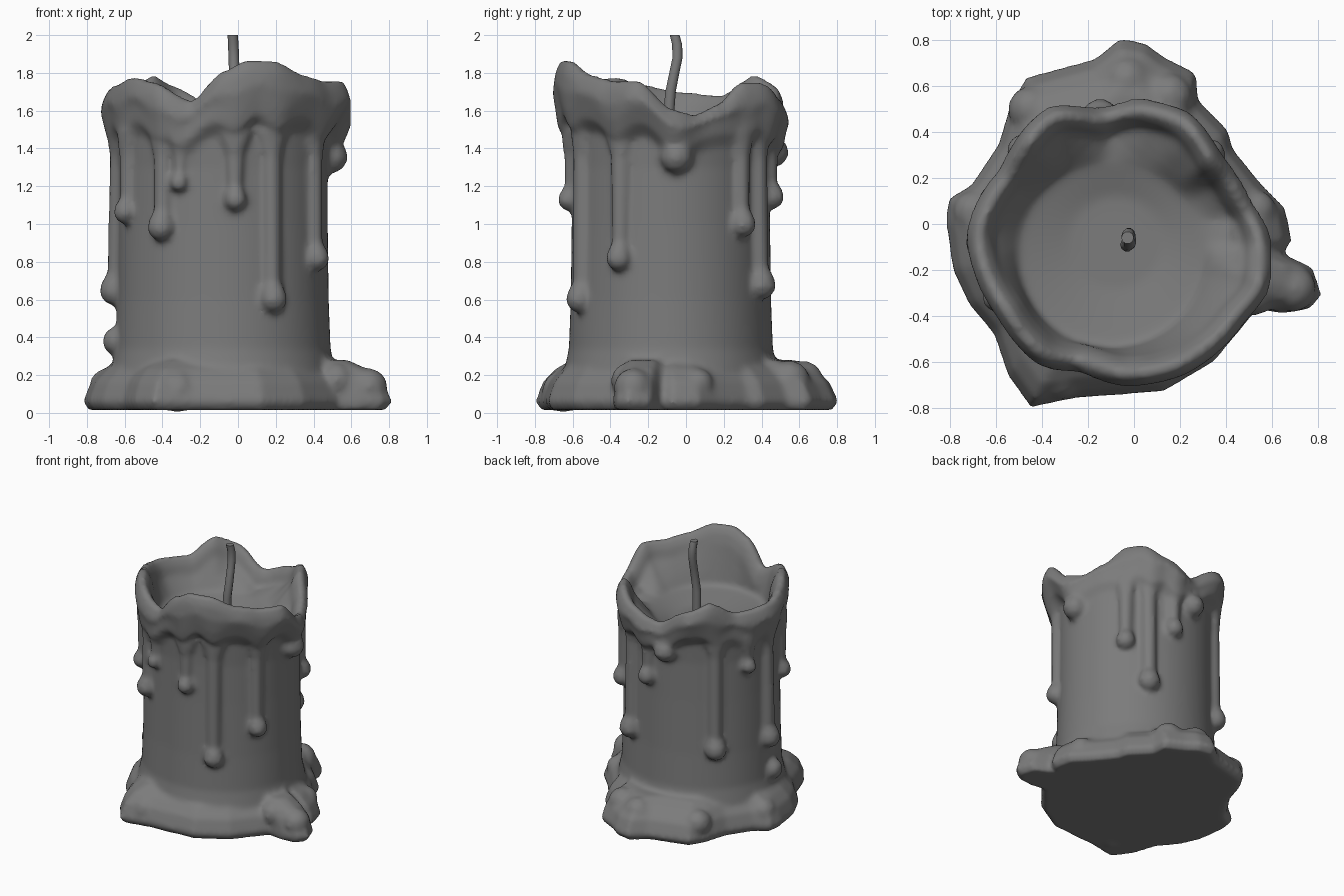
import bpy, bmesh, math
from mathutils import Vector, Matrix

if "Cube" in bpy.data.objects:
    bpy.data.objects.remove(bpy.data.objects["Cube"])

CX, CY, SEG = -0.08, -0.08, 120   # candle axis


def sample(table, a):
    """Smooth periodic interpolation of (degree, value) pairs."""
    n = len(table)
    for i in range(n):
        a0, v0 = table[i]
        a1, v1 = table[(i + 1) % n]
        span = (a1 - a0) % 360
        d = (a - a0) % 360
        if d < span:
            t = d / span
            s = 0.5 * t + 0.5 * t * t * (3 - 2 * t)
            return v0 + (v1 - v0) * s
    return table[0][1]


def loft(bm, rings):
    """Closed skin through rings of points, capped with centre fans."""
    rv = [[bm.verts.new(p) for p in r] for r in rings]
    n = len(rv[0])
    for a, b in zip(rv, rv[1:]):
        for i in range(n):
            j = (i + 1) % n
            bm.faces.new((a[i], a[j], b[j], b[i]))
    for ring, flip in ((rv[0], True), (rv[-1], False)):
        c = bm.verts.new(sum((v.co for v in ring), Vector()) / n)
        for i in range(n):
            f = (ring[i], ring[(i + 1) % n], c)
            bm.faces.new(f[::-1] if flip else f)


def tube(bm, pts, wide, deep, turn=0, n=12):
    """Upright tube with oval level rings; turn is the direction of the deep axis."""
    co, si = math.cos(math.radians(turn)), math.sin(math.radians(turn))
    rings = []
    for (x, y, z), w, d in zip(pts, wide, deep):
        ring = []
        for i in range(n):
            t = 2 * math.pi * i / n
            u, v = d * math.cos(t), w * math.sin(t)
            ring.append(Vector((x + u * co - v * si, y + u * si + v * co, z)))
        rings.append(ring)
    loft(bm, rings)


def polar(a, r, z):
    return Vector((CX + r * math.cos(math.radians(a)), CY + r * math.sin(math.radians(a)), z))


def wall(a, k=1.0):
    """Radius of the slightly oval candle wall."""
    return k * (0.555 - 0.03 * math.sin(math.radians(a)) ** 2)


grey = bpy.data.materials.new("dark_wax")
grey.diffuse_color = (0.2, 0.2, 0.2, 1)
grey.use_nodes = True
grey.node_tree.nodes["Principled BSDF"].inputs["Base Color"].default_value = grey.diffuse_color


def finish(bm, name):
    bmesh.ops.recalc_face_normals(bm, faces=bm.faces)
    me = bpy.data.meshes.new(name)
    bm.to_mesh(me)
    bm.free()
    me.materials.append(grey)
    for p in me.polygons:
        p.use_smooth = True
    ob = bpy.data.objects.new(name, me)
    bpy.context.collection.objects.link(ob)
    return ob


# Rim outline radius and rim height by angle
RIM = [(0, .68), (20, .62), (39, .60), (61, .65), (78, .64), (97, .59), (116, .66),
       (147, .60), (176, .65), (212, .61), (238, .63), (254, .59), (277, .63),
       (300, .65), (328, .66), (343, .70)]
TOP = [(0, 1.61), (12, 1.58), (28, 1.64), (42, 1.75), (55, 1.75), (70, 1.67), (92, 1.59),
       (115, 1.73), (130, 1.79), (150, 1.68), (176, 1.70), (195, 1.74), (212, 1.78),
       (232, 1.75), (252, 1.65), (270, 1.81), (283, 1.87), (297, 1.865), (315, 1.79),
       (330, 1.76), (345, 1.76)]
# Spread wax puddle outline
POOL = [(-.45, -.8), (-.26, -.76), (.13, -.73), (.35, -.6), (.54, -.37), (.65, -.39),
        (.77, -.37), (.82, -.31), (.78, -.19), (.65, -.13), (.69, -.07), (.66, .07),
        (.56, .17), (.43, .33), (.41, .41), (.28, .54), (.27, .66), (.13, .73),
        (.05, .79), (-.06, .81), (-.17, .72), (-.47, .64), (-.54, .52), (-.59, .35),
        (-.71, .17), (-.81, .11), (-.82, .01), (-.79, -.2), (-.72, -.35), (-.61, -.48),
        (-.55, -.66)]
# Wax drips: angle, end height, stem radius, bulb radius
DRIPS = ((234, .91, .045, .075), (245, 1.17, .035, .05), (277, 1.07, .04, .06),
         (299, .53, .045, .075), (331, .75, .045, .07), (3, 1.27, .07, .09),
         (205, 1.0, .045, .065), (180, .57, .04, .08), (135, .57, .045, .08),
         (43, .93, .045, .07), (60, .6, .045, .08), (80, 1.08, .045, .065),
         (97, 1.3, .06, .085), (160, 1.2, .04, .055))

wax = bmesh.new()

# Candle column with melted, scalloped lip and hollow bowl
cols = []
for i in range(SEG):
    a = 360 * i / SEG
    R, T, W = sample(RIM, a), sample(TOP, a), wall(a)
    dip = max(math.exp(-(((a - d[0] + 180) % 360 - 180) / 8) ** 2) for d in DRIPS)
    L = 0.5 * T + 0.66 - 0.08 * dip
    floor = 0.40 + 0.06 * math.cos(math.radians(a - 250))   # bowl floor is wider at the front
    prof = [(.45, .1), (W + .04, .22), (W + .015, .34), (W + .005, .6), (W, 1.0), (W, 1.3),
            (W + .01, L - .07), (R * .5 + .285, L), (R - .015, L + .09), (R, (L + T) / 2 + .02),
            (R - .01, T - .06), (R - .035, T - .005), (R - .07, T), (R - .105, T - .05),
            (R - .13, T - .12), (floor, 1.455), (.2, 1.41)]
    cols.append([polar(a, r, z) for r, z in prof])
loft(wax, [list(r) for r in zip(*cols)])

# Puddle at the foot
loft(wax, [[(CX + (x - CX) * s, CY + (y - CY) * s, z) for x, y in POOL]
           for s, z in ((.96, .015), (1, .06), (.945, .165), (.86, .23), (.74, .28))])

# Rounded lumps on the puddle and wall
for x, y, z, r in ((.69, -.28, .135, .105), (-.03, .62, .17, .11), (-.69, .05, .14, .1),
                   (-.32, -.65, .115, .115), (.53, .06, .15, .09), (.15, .55, .17, .11),
                   (.52, -.3, .17, .1), (-.64, -.13, .38, .08), (-.45, .5, .15, .1)):
    bmesh.ops.create_icosphere(wax, subdivisions=2, radius=r,
                               matrix=Matrix.Translation((x, y, z)))

# Drips: broad flat root under the lip, thin stem, hanging bulb
for a, zb, r, b in DRIPS:
    rows = [(1.44, .075, .05)]
    if zb + 3 * b < 1.36:
        rows += [(1.36, r * 1.15, r)]
    rows += [(zb + k * b, w * b, w * b) for k, w in ((2.2, .65), (1.4, .9), (.8, 1), (.25, .7), (0, .2))]
    rows = [(1.5, .1, .05)] + sorted((q for q in rows if q[0] < 1.49), reverse=True)
    pts = [polar(a, wall(a) + (.02 if z < zb + 2 * b else .005), z) for z, w, d in rows]
    tube(wax, pts, [q[1] for q in rows], [q[2] for q in rows], a)

# Fuse everything into one smooth wax skin
body = finish(wax, "wax_candle")
rem = body.modifiers.new("fuse", 'REMESH')
rem.mode = 'VOXEL'
rem.voxel_size = 0.018
rem.use_smooth_shade = True
sm = body.modifiers.new("soften", 'SMOOTH')
sm.factor = 0.5
sm.iterations = 5

# Bent wick
wick = bmesh.new()
rad = [.03, .03, .029, .028, .028, .028, .027]
tube(wick, [(-.03, -.09, 1.38), (-.03, -.09, 1.6), (-.02, -.082, 1.7), (-.02, -.062, 1.8),
            (-.022, -.045, 1.88), (-.025, -.047, 1.95), (-.028, -.06, 2.0)], rad, rad, 0, 10)
wick_ob = finish(wick, "wick")
bpy.context.view_layer.objects.active = wick_ob
wick_ob.select_set(True)
bpy.ops.object.shade_smooth_by_angle(angle=math.radians(40))
